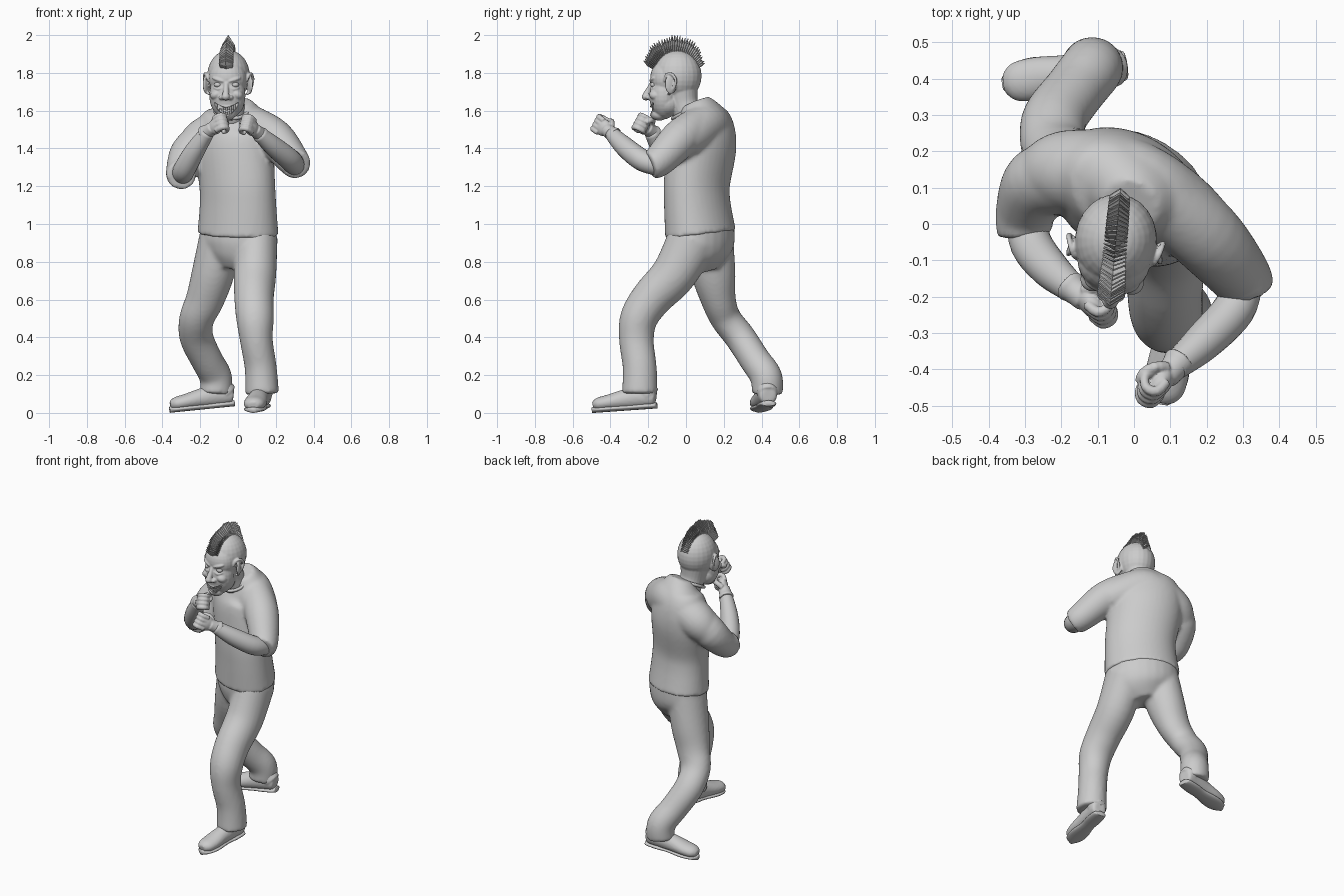
import bpy, bmesh, math, random
from mathutils import Vector, Matrix

if "Cube" in bpy.data.objects:
    bpy.data.objects.remove(bpy.data.objects["Cube"])

random.seed(4)
I4 = Matrix.Identity(4)
TWIST = (1, -.6, 0)  # the hips and chest are turned about 31 degrees


def spline(pts, t):
    """Catmull-Rom value through tuples of any size."""
    i = min(int(t), len(pts) - 2)
    f = t - i
    p = [pts[max(0, min(len(pts) - 1, i + k))] for k in (-1, 0, 1, 2)]
    return [0.5 * (2 * b + (c - a) * f + (2 * a - 5 * b + 4 * c - d) * f * f
                   + (3 * b - a - 3 * c + d) * f ** 3) for a, b, c, d in zip(*p)]


def tube(bm, pts, ref=(1, 0, 0), n=24, sub=5):
    """Loft ellipses (x, y, z, side radius[, other radius]) along a smooth path."""
    pts = [p if len(p) == 5 else (*p, p[3]) for p in pts]
    count = (len(pts) - 1) * sub
    rows = [spline(pts, i / sub) for i in range(count + 1)]
    rings = []
    for i, row in enumerate(rows):
        t = (Vector(rows[min(i + 1, count)][:3]) - Vector(rows[max(i - 1, 0)][:3])).normalized()
        side = Vector(ref)
        side = (side - t * side.dot(t)).normalized()
        other = t.cross(side)
        ring = []
        for k in range(n):
            a = 2 * math.pi * k / n
            ring.append(bm.verts.new(Vector(row[:3]) + side * math.cos(a) * max(row[3], .002)
                                     + other * math.sin(a) * max(row[4], .002)))
        rings.append(ring)
    for r, s in zip(rings, rings[1:]):
        for k in range(n):
            bm.faces.new((r[k], r[(k + 1) % n], s[(k + 1) % n], s[k]))
    bm.faces.new(rings[0][::-1])
    bm.faces.new(rings[-1])


def ball(bm, c, r, rot=I4):
    m = Matrix.Translation(c) @ rot @ Matrix.Diagonal((*r, 1))
    bmesh.ops.create_uvsphere(bm, u_segments=24, v_segments=16, radius=1, matrix=m)


def finish(name, bm, m=I4, voxel=0, soften=3):
    """Turn the bmesh into an object; voxel fuses overlapping pieces."""
    bmesh.ops.transform(bm, matrix=m, verts=bm.verts)
    bmesh.ops.recalc_face_normals(bm, faces=bm.faces)
    me = bpy.data.meshes.new(name)
    bm.to_mesh(me)
    bm.free()
    ob = bpy.data.objects.new(name, me)
    bpy.context.collection.objects.link(ob)
    me.polygons.foreach_set("use_smooth", [True] * len(me.polygons))
    if voxel:
        mod = ob.modifiers.new("fuse", 'REMESH')
        mod.mode, mod.voxel_size, mod.use_smooth_shade = 'VOXEL', voxel, True
        mod = ob.modifiers.new("soften", 'SMOOTH')
        mod.factor, mod.iterations = 0.5, soften
    return ob


# Trousers: pelvis, back leg (-x) and front leg (+x)
bm = bmesh.new()
tube(bm, [(0, .08, 1.0, .212, .16), (0, .08, .9, .215, .162), (-.01, .08, .83, .185, .14), (-.025, .085, .765, .11, .09)],
     ref=TWIST)
tube(bm, [(-.09, .12, .93, .115, .13), (-.132, .145, .74, .113, .118), (-.175, .172, .6, .102, .093),
          (-.218, .21, .5, .093, .082), (-.22, .287, .4, .09, .082), (-.165, .365, .28, .085, .082),
          (-.118, .425, .19, .086, .085), (-.118, .43, .1, .085, .083)])
tube(bm, [(.1, .04, .93, .11, .135), (.09, -.06, .74, .113, .12), (.085, -.18, .61, .105, .108),
          (.09, -.25, .5, .1, .1), (.098, -.262, .38, .087, .092), (.12, -.245, .24, .085, .09),
          (.128, -.245, .1, .09, .095)])
finish("trousers", bm, voxel=.011, soften=9)

# Shirt: twisted torso, rounded shoulder yoke and elbow-length sleeves
bm = bmesh.new()
tube(bm, [(0, .077, .945, .228, .172), (0, .06, 1.1, .216, .16), (-.005, .058, 1.22, .214, .159),
          (-.02, .082, 1.4, .222, .168), (-.02, .09, 1.5, .21, .15), (-.005, .075, 1.58, .155, .115),
          (-.01, .05, 1.645, .08, .075)], ref=TWIST, n=40)
tube(bm, [(-.25, .135, 1.385, .09), (-.19, .145, 1.44, .113), (-.08, .135, 1.495, .12), (.02, .1, 1.525, .12),
          (.12, .035, 1.48, .114), (.19, -.02, 1.44, .1)], ref=(0, 0, 1))
tube(bm, [(-.18, .13, 1.45, .1), (-.26, .115, 1.375, .1), (-.3, .03, 1.278, .082), (-.298, -.028, 1.26, .078)])
tube(bm, [(.08, .07, 1.53, .095), (.195, -.03, 1.452, .103), (.29, -.14, 1.338, .086), (.312, -.19, 1.312, .076)])
finish("shirt", bm, voxel=.011, soften=6)

# Collar
bpy.ops.mesh.primitive_torus_add(location=(-.035, 0.005, 1.6), rotation=(.5, 0, 0), major_radius=.086,
                                 minor_radius=.01, major_segments=32, minor_segments=10)
bpy.context.object.name = "collar"
bpy.ops.object.shade_smooth()


# Forearms and clenched fists
def arm(side, path, d, curl):
    bm = bmesh.new()
    tube(bm, path)
    finish(side + "_forearm", bm)
    w, d, c = Vector(path[-1][:3]), Vector(d).normalized(), Vector(curl)
    c = (c - d * c.dot(d)).normalized()
    u = c.cross(d)
    u = u if u.z > 0 else -u
    bm = bmesh.new()
    at = lambda a, b, e, r: (*(w + d * a + c * b + u * e), r)
    tube(bm, [at(-.03, 0, 0, .043), at(-.02, 0, 0, .044), at(0, 0, 0, .038), at(.04, 0, 0, .035)])
    rot = Matrix((d, c, u)).transposed().to_4x4()
    ball(bm, w + d * .065, (.05, .03, .045), rot)
    for i in range(4):
        e = (i - 1.5) * .024
        tube(bm, [at(.07, -.015, e, .014), at(.112, -.012, e, .015), at(.122, .018, e, .0135),
                  at(.095, .04, e, .0125), at(.07, .03, e, .011)], ref=u, n=10, sub=3)
    tube(bm, [at(.03, .01, .03, .017), at(.06, .035, .045, .016), at(.09, .05, .03, .0145),
              at(.108, .048, .008, .01)], ref=d + c * .3, n=10, sub=3)
    finish(side + "_fist", bm, voxel=.0045, soften=2)


arm("right", [(-.295, .02, 1.262, .055), (-.283, -.055, 1.29, .058), (-.23, -.125, 1.385, .053),
              (-.16, -.185, 1.49, .038)], (.075, -.065, .05), (.5, .8, -.3))
arm("left", [(.3, -.15, 1.31, .055), (.275, -.235, 1.34, .058), (.19, -.325, 1.41, .053),
             (.11, -.395, 1.48, .038)], (-.06, -.07, .05), (-.5, .8, -.3))


# Shoes: upper and flat sole, built pointing to -y
def shoe(side, m):
    bm = bmesh.new()
    tube(bm, [(0, y, z, a, b) for y, z, a, b in (
        (.05, .06, .03, .03), (.035, .062, .048, .05), (-.04, .068, .052, .06), (-.12, .06, .054, .052),
        (-.2, .05, .06, .042), (-.26, .044, .052, .035), (-.288, .04, .026, .02))])
    tube(bm, [(0, .02, .07, .056), (0, -.02, .13, .056)])
    finish(side + "_shoe", bm, m, voxel=.007, soften=2)
    bm = bmesh.new()
    tube(bm, [(0, y, .016, a, .016) for y, a in (
        (.053, .02), (.042, .042), (-.03, .05), (-.1, .046), (-.2, .06), (-.265, .048), (-.295, .016))], n=16)
    finish(side + "_sole", bm, m)


shoe("front", Matrix.Translation((.125, -.205, .02)) @ Matrix.Rotation(-.16, 4, 'Z') @ Matrix.Rotation(.07, 4, 'X'))
shoe("back", Matrix.Translation((-.07, .43, .03)) @ Matrix.Rotation(-1.42, 4, 'Z') @ Matrix.Rotation(.1, 4, 'X'))

# Head: skull, face, jaw, brows, cheeks, nose, lips, ears and neck
HEAD = Matrix.Translation((-.05, -.045, 0)) @ Matrix.Rotation(-.09, 4, 'Z')


def grin(x, dz=0, dy=0):
    return (x, -.137 + 6 * x * x + dy, 1.598 + 13 * x * x + dz)


bm = bmesh.new()
ball(bm, (0, 0, 1.785), (.113, .128, .135))
ball(bm, (0, -.06, 1.77), (.1, .085, .1))
ball(bm, (0, -.07, 1.68), (.096, .08, .125))
ball(bm, (0, -.055, 1.64), (.088, .08, .075))
ball(bm, (0, -.098, 1.58), (.046, .044, .033))
tube(bm, [(.015, .07, 1.56, .075), (.005, .035, 1.64, .075), (0, .02, 1.73, .09)])
tube(bm, [(0, -.13, 1.755, .012), (0, -.148, 1.72, .014), (0, -.166, 1.685, .018)])
ball(bm, (0, -.168, 1.674), (.022, .022, .02))
for s in (-1, 1):
    ball(bm, (s * .042, -.128, 1.764), (.038, .016, .011), Matrix.Rotation(s * .35, 4, 'Z') @ Matrix.Rotation(-s * .3, 4, 'Y'))
    ball(bm, (s * .055, -.112, 1.685), (.034, .034, .026), Matrix.Rotation(s * .4, 4, 'Y'))
    ball(bm, (s * .023, -.15, 1.67), (.016, .018, .013))
    tube(bm, [(s * .02, -.142, 1.722, .004), (s * .045, -.138, 1.714, .006), (s * .068, -.12, 1.722, .004)],
         ref=(0, 0, 1), n=8)
    ball(bm, (s * .115, -.025, 1.74), (.012, .034, .052), Matrix.Rotation(s * .45, 4, 'Z'))
    tube(bm, [(s * x, y, z, .008) for x, y, z in (
        (.1, -.058, 1.755), (.112, -.05, 1.788), (.124, -.022, 1.795), (.13, .002, 1.765),
        (.12, -.008, 1.72), (.1, -.04, 1.685))], n=8)
for dz in (-.024, .024):
    tube(bm, [(*grin(x, dz * (1 - abs(x) * 13), -.002), .007) for x in (-.06, -.038, 0, .038, .06)],
         ref=(0, 0, 1), n=10)
head = finish("head", bm, HEAD, voxel=.0045, soften=3)

# Mouth opening
bm = bmesh.new()
tube(bm, [(*grin(x), h, .026) for x, h in ((-.058, .003), (-.038, .014), (0, .019), (.038, .014), (.058, .003))],
     ref=(0, 0, 1), n=16)
cutter = finish("mouth_cutter", bm, HEAD)
cutter.hide_render = True
cutter.display_type = 'WIRE'
cut = head.modifiers.new("mouth", 'BOOLEAN')
cut.operation, cut.object, cut.solver = 'DIFFERENCE', cutter, 'EXACT'

# Teeth and eyes
bm = bmesh.new()
for i in range(9):
    x = (i - 4) * .0105
    for s in (-1, 1):
        m = Matrix.Translation(grin(x, s * (.012 - 3 * x * x), .008)) @ Matrix.Diagonal((.009, .01, .016, 1))
        bmesh.ops.create_cube(bm, size=1, matrix=m)
finish("teeth", bm, HEAD).data.polygons.foreach_set("use_smooth", [False] * 108)
bm = bmesh.new()
for s in (-1, 1):
    ball(bm, (s * .045, -.122, 1.737), (.021, .018, .015))
finish("eyes", bm, HEAD)

# Mohawk: a fan of thin folded pointed plates over the skull
bm = bmesh.new()
N = 34
for i in range(N):
    f = i / (N - 1)
    a = math.radians(33 + 117 * f)
    out = Vector((0, -math.cos(a), math.sin(a)))
    fwd = Vector((0, -math.sin(a), -math.cos(a)))
    tip = spline([(.2,), (.225,), (.238,), (.225,), (.182,)], f * 4)[0] + random.uniform(-.008, .004)
    wide = .038 * (1 - .25 * f)
    mid = .125 + (tip - .125) * .55

    def vert(x, r, push):
        return bm.verts.new(Vector((x, -.015, 1.76)) + out * r + fwd * push)

    b, c, t = vert(0, .115, .008), vert(0, mid, .012), vert(0, tip, 0)
    for s in (-1, 1):
        p, q = vert(s * wide * .75, .11, 0), vert(s * wide, mid, -.003)
        bm.faces.new((b, c, q, p))
        bm.faces.new((c, t, q))
hawk = finish("mohawk", bm, HEAD)
hawk.data.polygons.foreach_set("use_smooth", [False] * len(hawk.data.polygons))
hawk.modifiers.new("thickness", 'SOLIDIFY').thickness = .004
